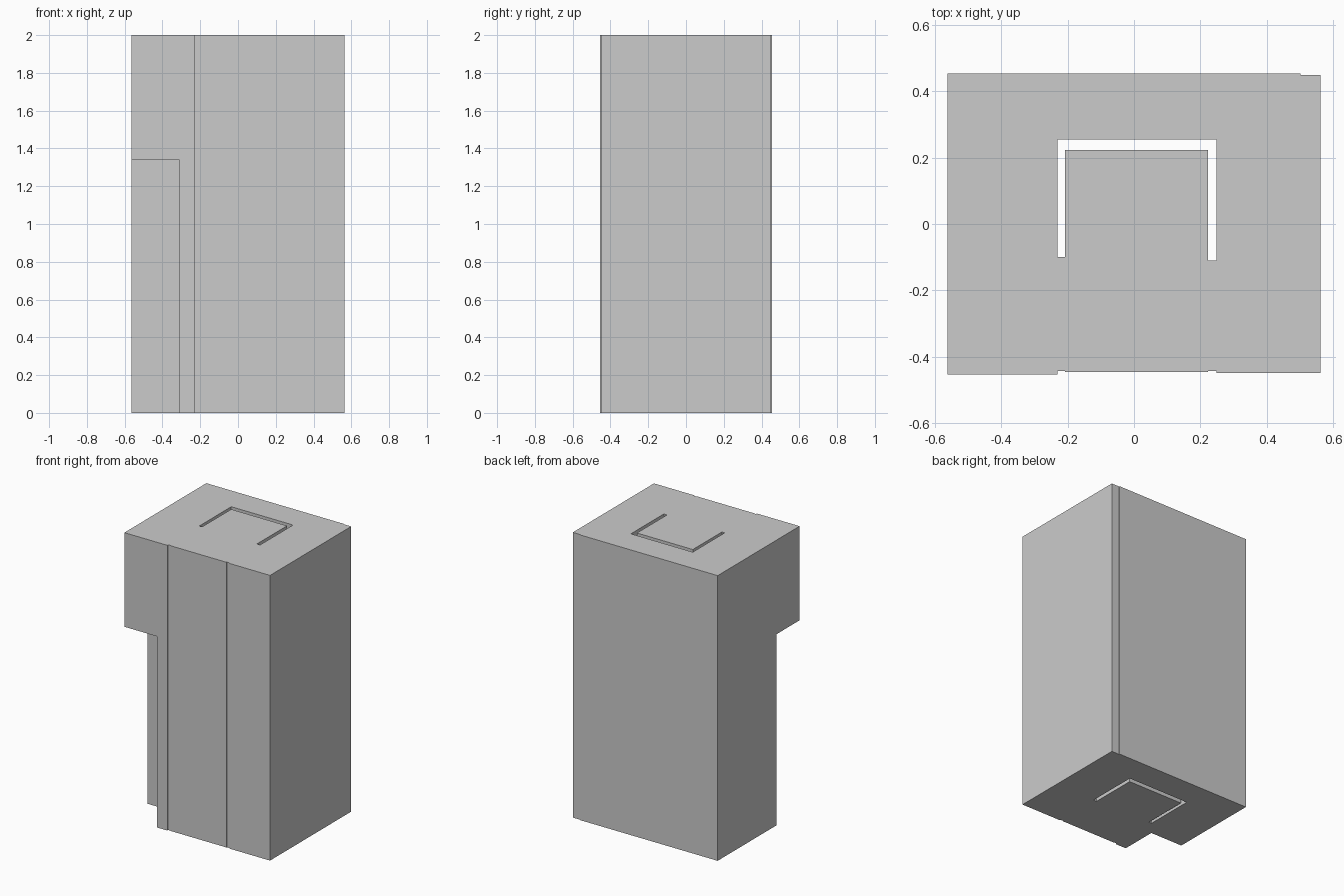
import bpy, bmesh

if "Cube" in bpy.data.objects:
    bpy.data.objects.remove(bpy.data.objects["Cube"])


def prism(name, outline, z0, z1):
    """Extrude a counter-clockwise outline from z0 up to z1."""
    bm = bmesh.new()
    face = bm.faces.new([bm.verts.new((x, y, z0)) for x, y in outline])
    ext = bmesh.ops.extrude_face_region(bm, geom=[face])
    top = [v for v in ext["geom"] if isinstance(v, bmesh.types.BMVert)]
    bmesh.ops.translate(bm, verts=top, vec=(0, 0, z1 - z0))
    bmesh.ops.recalc_face_normals(bm, faces=bm.faces[:])
    mesh = bpy.data.meshes.new(name)
    bm.to_mesh(mesh)
    bm.free()
    obj = bpy.data.objects.new(name, mesh)
    bpy.context.collection.objects.link(obj)
    return obj


def cut(target, cutter):
    mod = target.modifiers.new(cutter.name, 'BOOLEAN')
    mod.operation = 'DIFFERENCE'
    mod.solver = 'EXACT'
    mod.object = cutter
    cutter.hide_render = True
    cutter.display_type = 'WIRE'


# Main block: slightly stepped front panels and back right corner
X = 0.5635
F, B = -0.454, 0.454
block = prism("tower_block", [
    (-X, F), (-0.231, F), (-0.231, -0.444), (-0.209, -0.444),
    (-0.209, -0.447), (0.224, -0.447), (0.224, -0.443), (0.249, -0.443),
    (0.249, -0.450), (X, -0.450), (X, 0.449), (0.502, 0.449),
    (0.502, B), (-X, B)], 0, 2)

# U-shaped gap running through the full height
cut(block, prism("u_gap_cutter", [
    (-0.231, -0.099), (-0.209, -0.099), (-0.209, 0.223), (0.224, 0.223),
    (0.224, -0.110), (0.249, -0.110), (0.249, 0.255), (-0.231, 0.255)],
    -0.1, 2.1))

# Tall notch in the lower front left corner
cut(block, prism("corner_notch_cutter", [
    (-0.7, -0.6), (-0.311, -0.6), (-0.311, -0.196), (-0.7, -0.196)],
    -0.1, 1.34))
